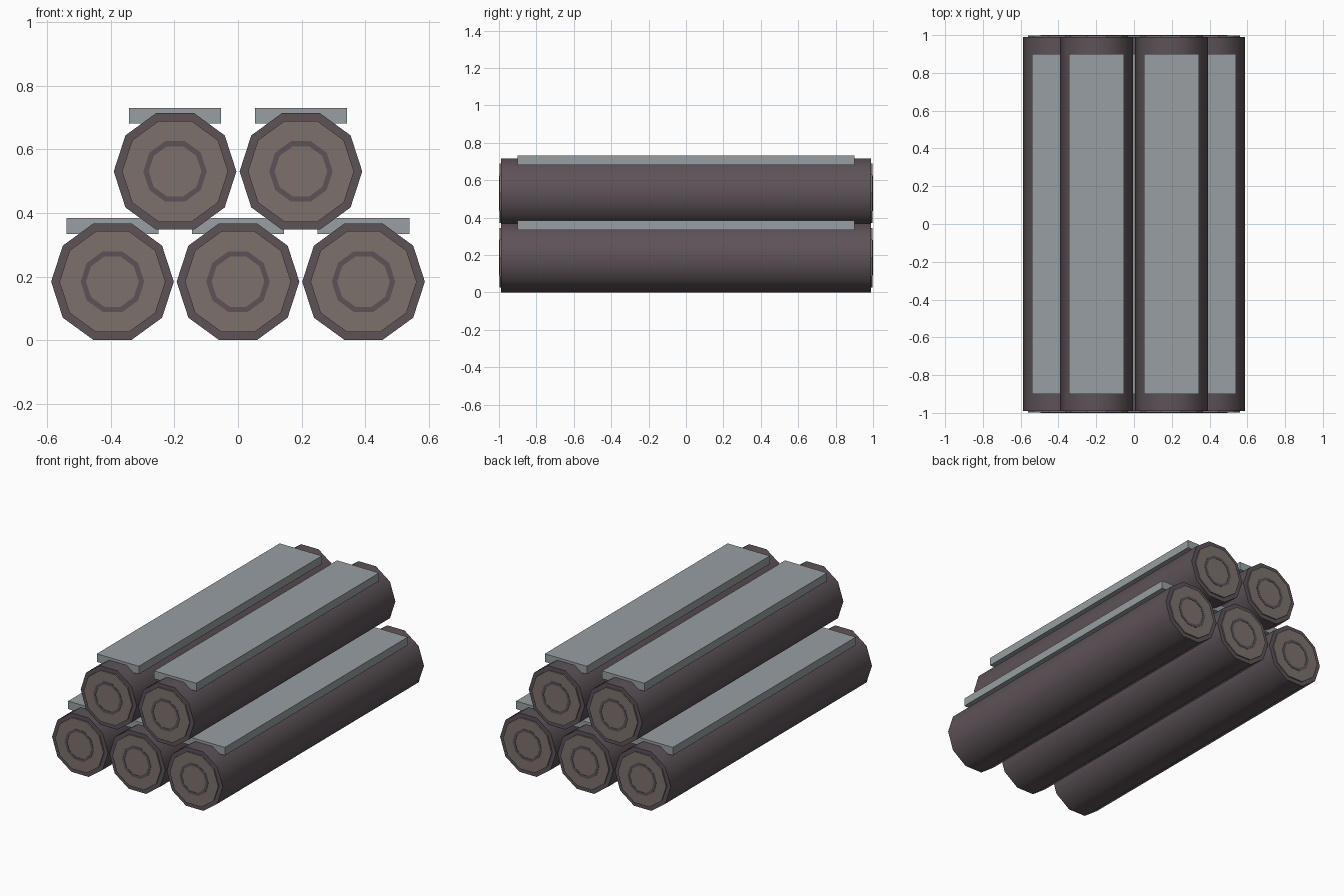
import bpy, bmesh, math

if "Cube" in bpy.data.objects:
    bpy.data.objects.remove(bpy.data.objects["Cube"])

def material(name, rgb):
    m = bpy.data.materials.new(name)
    m.diffuse_color = (*rgb, 1)
    m.use_nodes = True
    m.node_tree.nodes["Principled BSDF"].inputs["Base Color"].default_value = m.diffuse_color
    return m

BARK = material("bark", (0.11, 0.085, 0.097))
WOOD = material("cut_wood", (0.2, 0.165, 0.152))
SLAB = material("slab_grey", (0.31, 0.345, 0.36))
R, SIDES = 0.193, 10

def finish(name, bm, mat, loc, smooth=False):
    bmesh.ops.recalc_face_normals(bm, faces=bm.faces)
    me = bpy.data.meshes.new(name)
    bm.to_mesh(me)
    bm.free()
    me.materials.append(mat)
    ob = bpy.data.objects.new(name, me)
    ob.location = loc
    bpy.context.collection.objects.link(ob)
    if smooth:
        bpy.context.view_layer.objects.active = ob
        bpy.ops.object.select_all(action='DESELECT')
        ob.select_set(True)
        bpy.ops.object.shade_smooth_by_angle(angle=math.radians(40))
    return ob

def loop(bm, r, y):
    return [bm.verts.new((r * math.cos(a), y, r * math.sin(a)))
            for a in (2 * math.pi * i / SIDES for i in range(SIDES))]

def bridge(bm, a, b):
    for i in range(SIDES):
        j = (i + 1) % SIDES
        bm.faces.new((a[i], a[j], b[j], b[i]))

def prism(name, r, y0, y1, mat, loc, smooth=False):
    bm = bmesh.new()
    a, b = loop(bm, r, y0), loop(bm, r, y1)
    bridge(bm, a, b)
    bm.faces.new(a)
    bm.faces.new(b)
    return finish(name, bm, mat, loc, smooth)

def ring(name, r_in, r_out, y0, y1, mat, loc):
    bm = bmesh.new()
    ls = [loop(bm, r, y) for r, y in
          ((r_in, y0), (r_out, y0), (r_out, y1), (r_in, y1))]
    for k in range(4):
        bridge(bm, ls[k], ls[(k + 1) % 4])
    return finish(name, bm, mat, loc)

def box(name, size, mat, loc):
    bm = bmesh.new()
    bmesh.ops.create_cube(bm, size=1)
    bmesh.ops.scale(bm, vec=size, verts=bm.verts)
    return finish(name, bm, mat, loc)

# Two rows of logs: three below, two nested on top
spots = [(x, 0.184) for x in (-0.395, 0, 0.395)] + [(x, 0.531) for x in (-0.198, 0.198)]
for n, (x, z) in enumerate(spots, 1):
    loc = (x, 0, z)
    prism(f"log_{n}", R, -0.99, 0.99, BARK, loc, smooth=True)
    # Cut end faces with a growth ring
    for side, s in (("front", -1), ("back", 1)):
        prism(f"log_{n}_{side}_cut_end", 0.167, s * 0.98, s * 0.998, WOOD, loc)
        ring(f"log_{n}_{side}_growth_ring", 0.083, 0.1, s * 0.985, s, BARK, loc)
    # Flat slab lying along the top of the log
    box(f"log_{n}_top_slab", (0.29, 1.8, 0.05), SLAB, (x, 0, z + 0.175))
